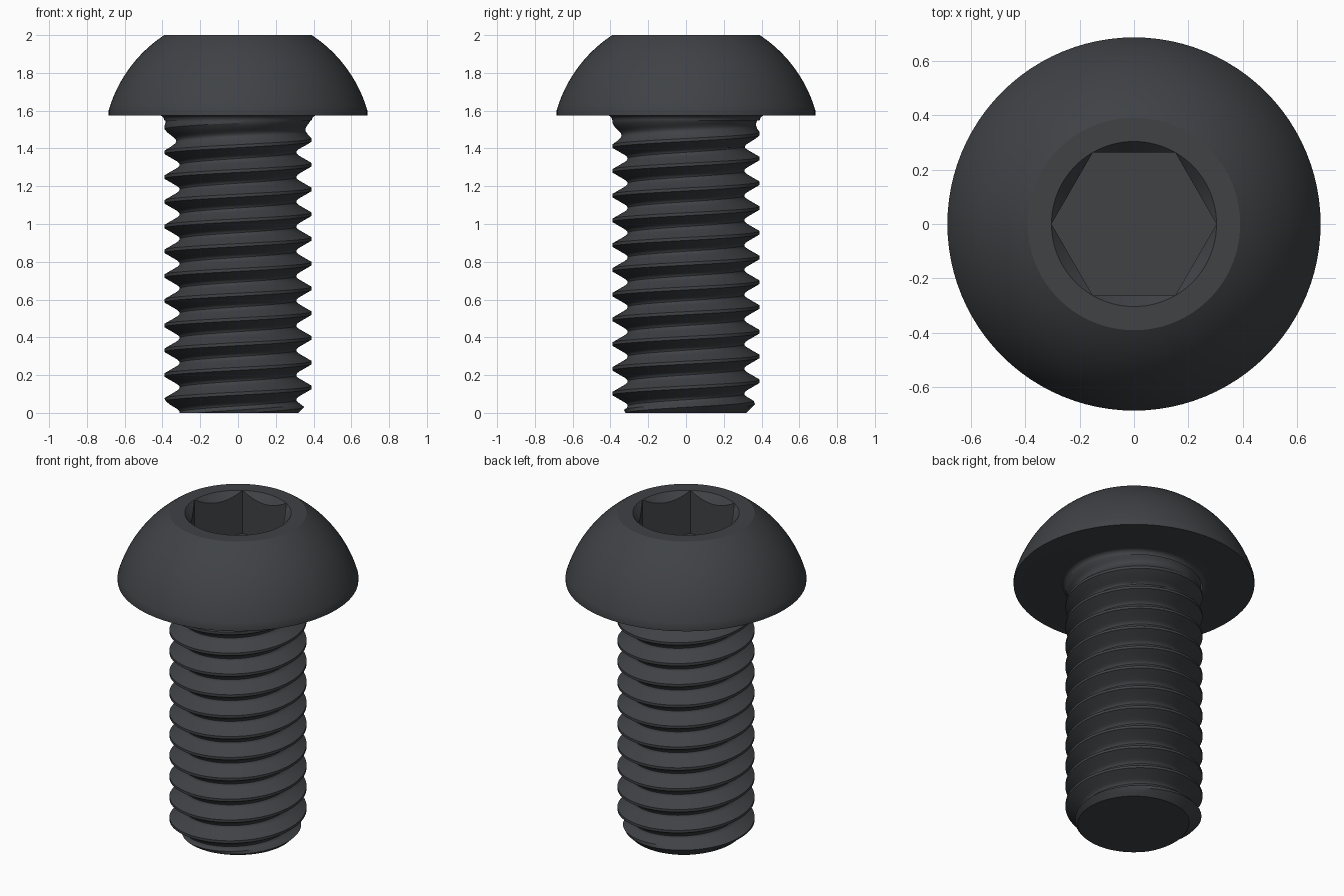
import bpy, bmesh
from math import pi, cos, sin, radians

if "Cube" in bpy.data.objects:
    bpy.data.objects.remove(bpy.data.objects["Cube"])

SEG = 96                     # divisions around the axis
PITCH, R_OUT = 0.131, 0.39   # thread pitch and outer radius
CREST_Z = 0.135              # height of a crest at angle 0
HEAD_Z, TOP_Z = 1.575, 2.0

steel = bpy.data.materials.new("black_steel")
steel.diffuse_color = (0.05, 0.054, 0.06, 1)
steel.use_nodes = True
steel.node_tree.nodes["Principled BSDF"].inputs["Base Color"].default_value = steel.diffuse_color


def loft(name, rings, cap_start=False, cap_end=False, cols=SEG):
    """Skin rings given as functions angle -> (radius, z)."""
    bm = bmesh.new()
    grid = []
    for ring in rings:
        row = []
        for i in range(cols + 1):
            a = 2 * pi * i / cols
            r, z = ring(a)
            row.append(bm.verts.new((r * cos(a), r * sin(a), z)))
        grid.append(row)
    for lo, hi in zip(grid, grid[1:]):
        for i in range(cols):
            bm.faces.new((lo[i], lo[i + 1], hi[i + 1], hi[i]))
    if cap_start:
        bm.faces.new(grid[0][:cols][::-1])
    if cap_end:
        bm.faces.new(grid[-1][:cols])
    bmesh.ops.remove_doubles(bm, verts=bm.verts, dist=2e-5)
    mesh = bpy.data.meshes.new(name)
    bm.to_mesh(mesh)
    bm.free()
    obj = bpy.data.objects.new(name, mesh)
    bpy.context.collection.objects.link(obj)
    mesh.materials.append(steel)
    bpy.ops.object.select_all(action='DESELECT')
    obj.select_set(True)
    bpy.context.view_layer.objects.active = obj
    bpy.ops.object.shade_smooth_by_angle(angle=radians(30))
    return obj


# Threaded shank: rows follow the helix, groove fades out under the head
def thread_radius(a, z):
    u = (z - CREST_Z - PITCH * a / (2 * pi) + PITCH / 2) % PITCH - PITCH / 2
    u = abs(u)
    depth = 1.732 * max(0, min(u, 0.044) - 0.008)
    if u > 0.044:                                   # rounded root
        t = (u - 0.044) / 0.0215
        depth += 0.0186 * (2 * t - t * t)
    fade = max(0, min(1, (HEAD_Z - z) / 0.17))
    return min(R_OUT - depth * fade, 0.32 + z)      # bottom chamfer


def helix_ring(z0):
    def ring(a):
        z = max(0, min(HEAD_Z - 0.015, z0 + PITCH * a / (2 * pi)))
        return thread_radius(a, z), z
    return ring


half = [0.008, 0.026, 0.044, 0.051, 0.058]
offsets = half + [PITCH / 2] + [PITCH - u for u in reversed(half)]
rows = [CREST_Z + (k - 3) * PITCH + u for k in range(14) for u in offsets]
rows.append(CREST_Z + 11 * PITCH + offsets[0])
loft("threaded_shank", [helix_ring(z) for z in rows], cap_start=True)


# Button head with hex socket, from neck fillet over the dome to socket floor
def circle(r, z):
    return lambda a: (r, z)


HEX_R, FLOOR_Z = 0.303, 1.73


def hex_radius(a):
    return HEX_R * cos(pi / 6) / cos(a % (pi / 3) - pi / 6)


FIL = 0.027
rings = []
for i in range(6):                                   # neck fillet
    t = pi / 2 * i / 5
    rings.append(circle(R_OUT + FIL * (1 - cos(t)), HEAD_Z - FIL * (1 - sin(t))))
rings += [circle(0.685, HEAD_Z)]
for i in range(21):                                  # spherical dome
    t = radians(16 + (56.82 - 16) * i / 20)
    rings.append(circle(0.7126 * cos(t), min(TOP_Z, 1.4036 + 0.7126 * sin(t))))
rings += [
    circle(HEX_R, TOP_Z),                            # socket rim
    lambda a: (hex_radius(a), TOP_Z - 1.15 * (HEX_R - hex_radius(a))),
    lambda a: (hex_radius(a), FLOOR_Z),
]
loft("button_head", rings, cap_end=True)
